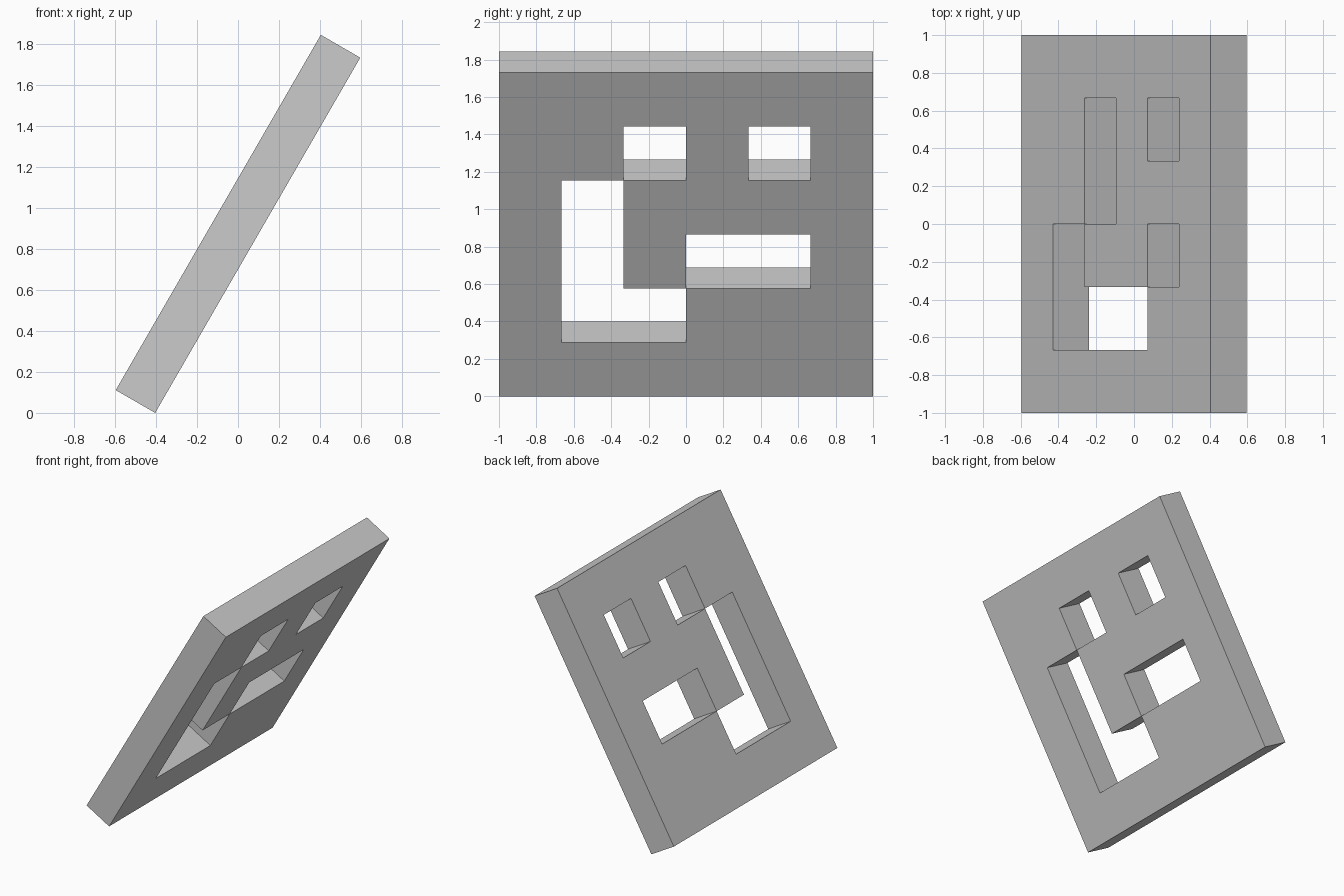
import bpy, bmesh, math
from mathutils import Matrix, Vector

cube = bpy.data.objects.get("Cube")
if cube:
    bpy.data.objects.remove(cube, do_unlink=True)

CELLS = 6
SIZE = 2.0
THICK = SIZE / 9
TILT = math.radians(60)

# Panel layout, top row first: '#' is solid, '.' is cut through
LAYOUT = [
    "######",
    "##.#.#",
    "#.####",
    "#.#..#",
    "#..###",
    "######",
]

# Grey material
grey = bpy.data.materials.new("plain grey")
grey.use_nodes = True
colour = (0.6, 0.6, 0.6, 1)
grey.diffuse_color = colour
grey.node_tree.nodes["Principled BSDF"].inputs["Base Color"].default_value = colour

# Underside sheet with the openings removed
bm = bmesh.new()
bmesh.ops.create_grid(bm, x_segments=CELLS, y_segments=CELLS, size=SIZE / 2)


def is_open(face):
    c = face.calc_center_median()
    col = int((c.x + SIZE / 2) / SIZE * CELLS)
    row = int((SIZE / 2 - c.y) / SIZE * CELLS)
    return LAYOUT[row][col] == "."


bmesh.ops.delete(bm, geom=[f for f in bm.faces if is_open(f)], context='FACES')

# Lean the sheet: columns run along y, rows climb the slope
across = Vector((0, 1, 0))
up_slope = Vector((math.cos(TILT), 0, math.sin(TILT)))
outward = across.cross(up_slope)
turn = Matrix((across, up_slope, outward)).transposed().to_4x4()
shift = Matrix.Translation(outward * THICK / 2
                           + Vector((0, 0, (SIZE * up_slope.z - THICK * outward.z) / 2)))
bmesh.ops.transform(bm, matrix=shift @ turn, verts=bm.verts)

mesh = bpy.data.meshes.new("leaning_panel")
bm.to_mesh(mesh)
bm.free()
mesh.materials.append(grey)
panel = bpy.data.objects.new("leaning_panel", mesh)
bpy.context.collection.objects.link(panel)

# Thickness goes in behind the underside
solid = panel.modifiers.new("thickness", 'SOLIDIFY')
solid.thickness = THICK
solid.offset = -1
